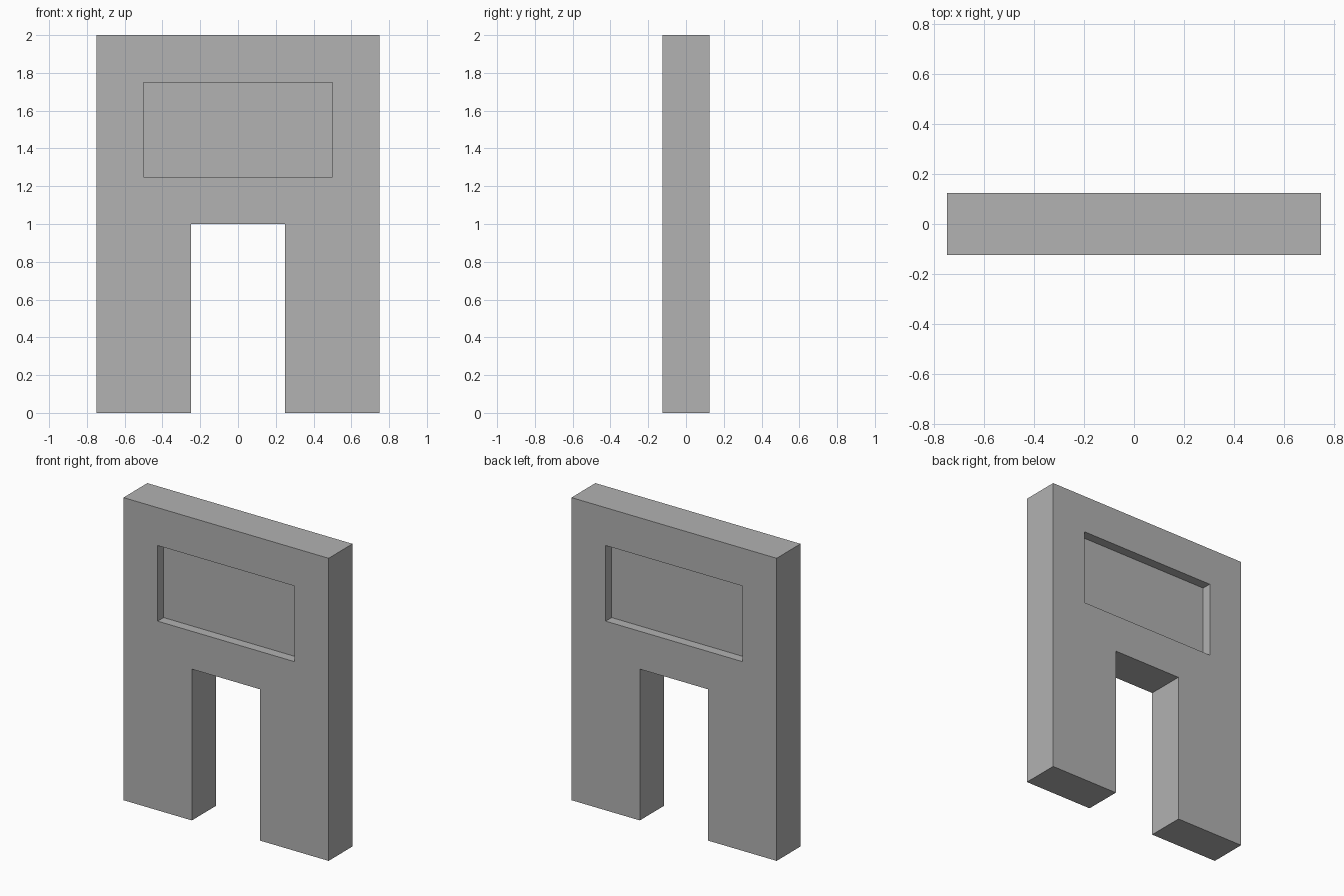
import bpy
import bmesh
from mathutils import Vector

if "Cube" in bpy.data.objects:
    bpy.data.objects.remove(bpy.data.objects["Cube"])

WIDTH, DEPTH, HEIGHT = 1.5, 0.25, 2.0
OPENING_WIDTH, OPENING_HEIGHT = 0.5, 1.0
PANEL_WIDTH, PANEL_BOTTOM, PANEL_TOP = 1.0, 1.25, 1.75
RECESS = 0.0625

grey = bpy.data.materials.new("plain grey")
grey.use_nodes = True
colour = (0.445, 0.445, 0.445, 1)
grey.diffuse_color = colour
grey.node_tree.nodes["Principled BSDF"].inputs["Base Color"].default_value = colour


def extruded(bm, outline, depth):
    """Solid from an x-z outline, centred on y = 0."""
    face = bm.faces.new([bm.verts.new((x, -depth / 2, z)) for x, z in outline])
    new = bmesh.ops.extrude_face_region(bm, geom=[face])["geom"]
    bmesh.ops.translate(bm, vec=(0, depth, 0),
                        verts=[v for v in new if isinstance(v, bmesh.types.BMVert)])
    bmesh.ops.recalc_face_normals(bm, faces=bm.faces[:])


# Slab with a doorway
half, gap = WIDTH / 2, OPENING_WIDTH / 2
right_side = [(-gap, OPENING_HEIGHT), (-gap, 0), (-half, 0), (-half, HEIGHT)]
left_side = [(-x, z) for x, z in reversed(right_side)]
bm = bmesh.new()
extruded(bm, right_side + left_side, DEPTH)
mesh = bpy.data.meshes.new("doorway_wall")
bm.to_mesh(mesh)
bm.free()
mesh.materials.append(grey)
wall = bpy.data.objects.new("doorway_wall", mesh)
bpy.context.collection.objects.link(wall)

# Recessed panels, one on the front and one on the back
for name, side in (("front", -1), ("back", 1)):
    bpy.ops.mesh.primitive_cube_add(
        size=1, location=Vector((0, side * DEPTH / 2, (PANEL_BOTTOM + PANEL_TOP) / 2)))
    cutter = bpy.context.object
    cutter.name = name + "_panel_cutter"
    cutter.scale = (PANEL_WIDTH, 2 * RECESS, PANEL_TOP - PANEL_BOTTOM)
    cutter.data.materials.append(grey)
    cutter.hide_render = True
    cutter.hide_set(True)
    cut = wall.modifiers.new(name + "_panel", 'BOOLEAN')
    cut.operation = 'DIFFERENCE'
    cut.solver = 'EXACT'
    cut.object = cutter
